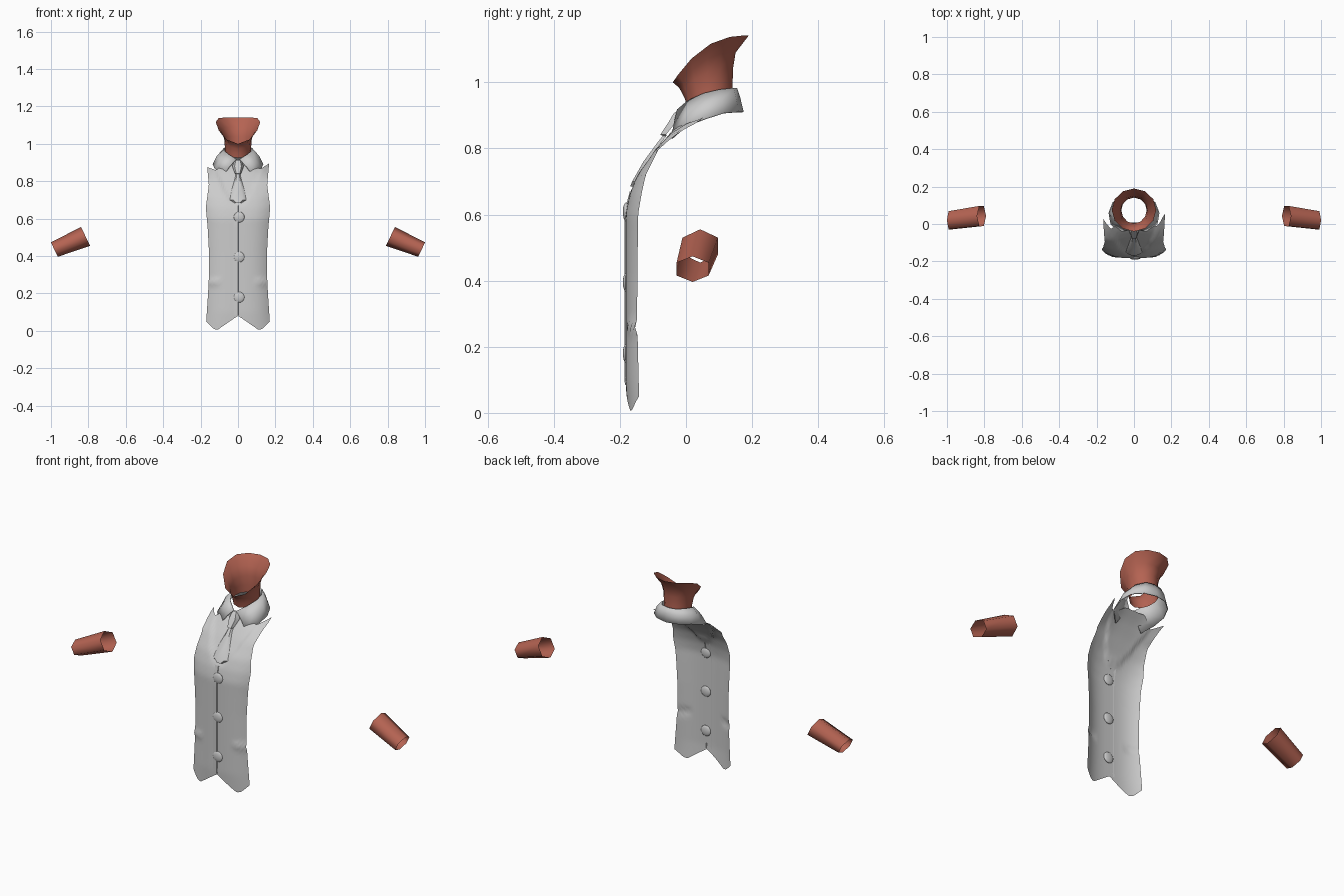
import bpy, math
from mathutils import Vector

if "Cube" in bpy.data.objects:
    bpy.data.objects.remove(bpy.data.objects["Cube"])


def material(name, rgb):
    m = bpy.data.materials.new(name)
    m.diffuse_color = (*rgb, 1)
    m.use_nodes = True
    m.node_tree.nodes["Principled BSDF"].inputs["Base Color"].default_value = m.diffuse_color
    return m


GREY = material("pale_grey", (0.6, 0.6, 0.6))
SKIN = material("terracotta", (0.46, 0.125, 0.085))


def add(name, verts, faces, mat, angle=50):
    me = bpy.data.meshes.new(name)
    me.from_pydata(verts, [], faces)
    me.materials.append(mat)
    ob = bpy.data.objects.new(name, me)
    bpy.context.collection.objects.link(ob)
    bpy.ops.object.select_all(action='DESELECT')
    ob.select_set(True)
    bpy.context.view_layer.objects.active = ob
    bpy.ops.object.shade_smooth_by_angle(angle=math.radians(angle))
    return ob


def bridge(rows, closed):
    """Join equal rows of points with quads."""
    n = len(rows[0])
    faces = []
    for r in range(len(rows) - 1):
        for i in range(n if closed else n - 1):
            j = (i + 1) % n
            faces.append((r * n + i, r * n + j, (r + 1) * n + j, (r + 1) * n + i))
    return [p for row in rows for p in row], faces


def interp(table, t):
    if t <= table[0][0]:
        return table[0][1]
    for (a, va), (b, vb) in zip(table, table[1:]):
        if t <= b:
            return va + (vb - va) * (t - a) / (b - a)
    return table[-1][1]


# Waistcoat and shirt front: one curved open sheet
WIDTH = [(0.05, .17), (.2, .16), (.3, .155), (.42, .155), (.55, .162), (.66, .172),
         (.78, .156), (.89, .166)]
MID_Y = [(0, -.177), (.1, -.183), (.6, -.183), (.66, -.171), (.72, -.148), (.8, -.094),
         (.86, -.045), (.9, 0)]
SIDE_Y = [(.05, -.142), (.3, -.148), (.6, -.145), (.66, -.135), (.72, -.122), (.8, -.082),
          (.85, -.02), (.89, .055)]
HEM = [(0, .08), (.1, .07), (.65, .005), (.78, .012), (1, .05)]
TOP = [(0, .9), (.35, .9), (.72, .862), (1, .885)]


def front_y(u, z):
    y = interp(MID_Y, z)
    return y + (interp(SIDE_Y, z) - y) * abs(u) ** 3


NU, NV = 32, 44
rows = []
for j in range(NV + 1):
    row = []
    for i in range(NU + 1):
        u = 2 * i / NU - 1
        low = interp(HEM, abs(u))
        top = interp(TOP, abs(u)) + 0.01 * u * max(0, abs(u) - .5) * 2
        z = low + (top - low) * j / NV
        y = front_y(u, z)
        # shirt recessed inside the rounded neckline
        inside = z - (.675 + .2 * (abs(u) / .78) ** 2)
        y += 0.008 * min(1, max(0, inside / .012))
        # pocket crease
        if abs(u) > .5:
            y -= 0.008 * math.exp(-((z - .26) / .015) ** 2) * min(1, (abs(u) - .5) * 4)
        row.append((u * interp(WIDTH, z), y, z))
    rows.append(row)
add("waistcoat_front", *bridge(rows, False), GREY)

# Front overlap strip
rows = [[(x, front_y(0, z) - d, z) for x, d in ((-.03, -.001), (0, .003), (.004, -.002))]
        for z in [.085 + .585 * k / 20 for k in range(21)]]
add("button_placket", *bridge(rows, False), GREY)

# Buttons
for k, z in enumerate((.18, .395, .608)):
    bpy.ops.mesh.primitive_uv_sphere_add(segments=16, ring_count=8, radius=1,
                                         location=(.006, -.181, z))
    b = bpy.context.object
    b.name = f"button_{k + 1}"
    b.scale = (.029, .010, .029)
    b.data.materials.append(GREY)
    bpy.ops.object.shade_smooth()

# Tie: flattened strip with a raised middle (height, half width, bulge)
TIE = [(.685, .02, .014), (.7, .044, .014), (.76, .032, .015), (.82, .015, .014),
       (.838, .013, .014), (.842, .017, .022), (.88, .03, .028), (.905, .022, .026),
       (.915, .014, .018)]
rows = []
for z, w, d in TIE:
    y = max(front_y(0, z) + .004, -.18) if z < .84 else interp(
        [(.84, -.062), (.88, -.03), (.915, -.012)], z)
    rows.append([(-w, y, z), (-w * .6, y - d * .8, z), (w * .6, y - d * .8, z), (w, y, z)])
add("tie", *bridge(rows, False), GREY, 35)

# Collar: folded band, half outline mirrored, with pointed front tips
UPPER = [(0, .152, .982), (.045, .142, .982), (.073, .10, .977), (.076, .055, .966),
         (.052, .008, .945), (.008, -.025, .917)]
LOWER = [(0, .172, .91), (.065, .157, .91), (.112, .115, .907), (.134, .06, .89),
         (.124, .0, .868), (.078, -.043, .83)]


def both(half):
    return [(-x, y, z) for x, y, z in half[:0:-1]] + half


middle = [tuple(Vector(a).lerp(Vector(b), .5) + Vector((a[0] * .08, 0, .006)))
          for a, b in zip(UPPER, LOWER)]
collar = add("collar", *bridge([both(UPPER), both(middle), both(LOWER)], False), GREY)
solid = collar.modifiers.new("thickness", 'SOLIDIFY')
solid.thickness = .005
solid.offset = 0

# Neck: flared open tube, rim dipping at the front
# (centre y, half width, half depth, front z, back z)
NECK = [(.073, .068, .070, .925, .95), (.069, .070, .072, .95, .99),
        (.064, .074, .078, .972, 1.04), (.064, .090, .086, .985, 1.09),
        (.075, .119, .115, 1.0, 1.142)]
rows = []
for cy, rx, ry, zf, zb in NECK:
    row = []
    for k in range(12):
        a = math.tau * k / 12
        t = ((1 + math.cos(a)) / 2) ** 2.5
        row.append((rx * math.sin(a), cy - ry * math.cos(a), zb + (zf - zb) * t))
    rows.append(row)
add("neck", *bridge(rows, True), SKIN)

# Wrists: six-sided open tapered tubes
for s, name in ((-1, "left_wrist"), (1, "right_wrist")):
    rows = []
    for cx, cy, cz, ry, rn in ((.815, .043, .505, .062, .056), (.982, .020, .435, .056, .043)):
        row = []
        for k in range(6):
            a = math.tau * k / 6
            h = rn * math.cos(a)
            row.append((s * (cx + h * .43), cy + ry * math.sin(a), cz + h * .9))
        rows.append(row)
    add(name, *bridge(rows, True), SKIN, 65)
